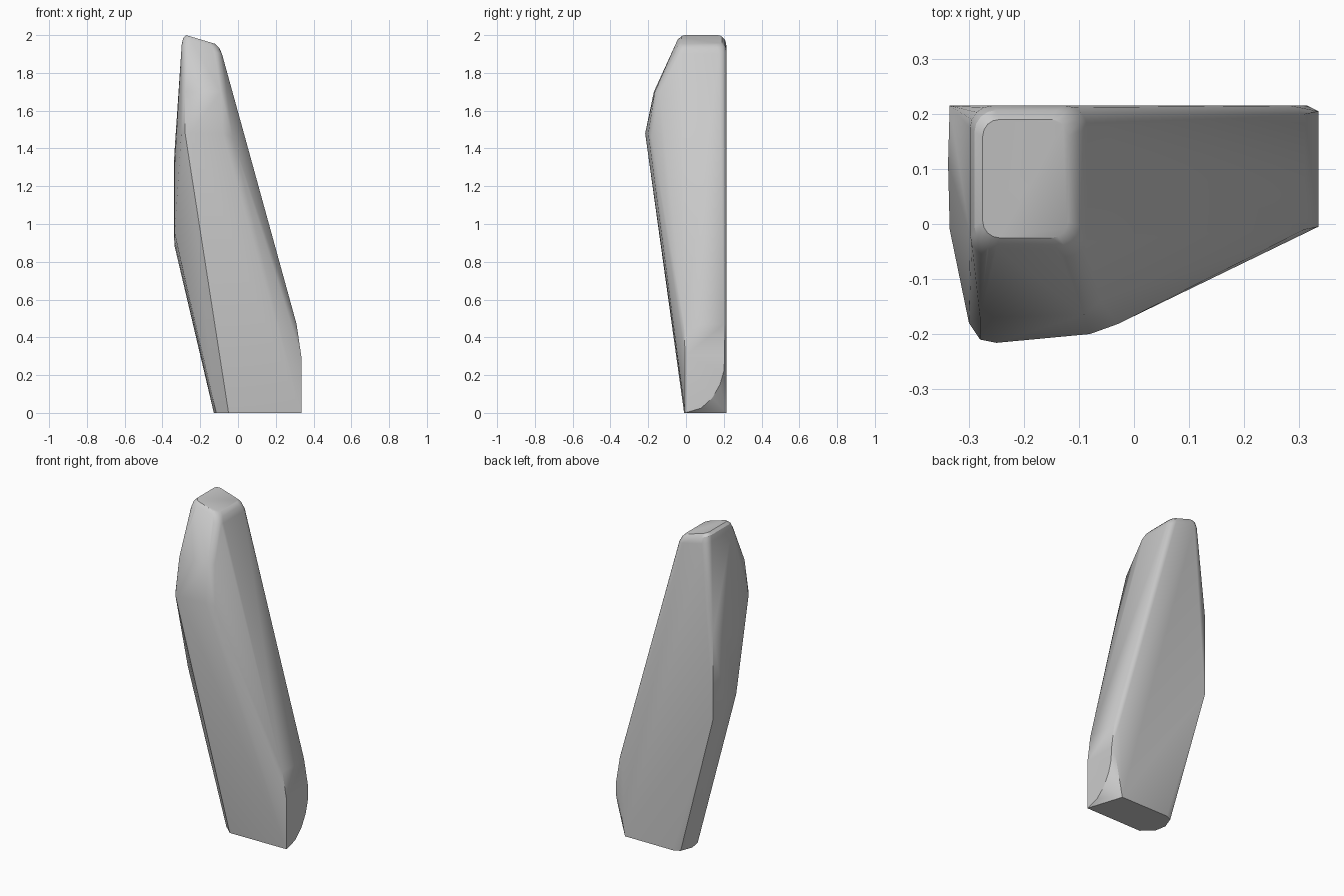
import bpy, bmesh, math

if "Cube" in bpy.data.objects:
    bpy.data.objects.remove(bpy.data.objects["Cube"])

mat = bpy.data.materials.new("plain grey")
mat.diffuse_color = (0.6, 0.6, 0.6, 1)
mat.use_nodes = True
mat.node_tree.nodes["Principled BSDF"].inputs["Base Color"].default_value = mat.diffuse_color


def rounded_ring(x0, x1, y0, y1, r, z, slope, steps=4):
    """Rounded rectangle whose height falls by slope towards +x."""
    pts = []
    corners = ((x1 - r, y1 - r), (x0 + r, y1 - r), (x0 + r, y0 + r), (x1 - r, y0 + r))
    for q, (cx, cy) in enumerate(corners):
        for i in range(steps + 1):
            a = math.pi / 2 * (q + i / steps)
            x = cx + r * math.cos(a)
            pts.append((x, cy + r * math.sin(a), z - slope * (x - x0)))
    return pts


# Softened, sloping cap
points = rounded_ring(-0.275, -0.12, -0.025, 0.19, 0.03, 2.0, 0.3)
points += rounded_ring(-0.29, -0.10, -0.045, 0.207, 0.04, 1.985, 0.27)
points += rounded_ring(-0.298, -0.085, -0.06, 0.215, 0.04, 1.95, 0.23)

# Front bulge
points += [(-0.28, -0.17, 1.70), (-0.09, -0.165, 1.70), (-0.06, -0.14, 1.70),
           (-0.30, -0.18, 1.48), (-0.28, -0.21, 1.48), (-0.25, -0.216, 1.48),
           (-0.08, -0.20, 1.48), (-0.03, -0.182, 1.46)]

# Left cheek
points += [(-0.335, 0.215, 0.88), (-0.335, 0.215, 1.40), (-0.338, 0.11, 0.92),
           (-0.338, 0.11, 1.35), (-0.335, -0.01, 0.95), (-0.335, -0.01, 1.32)]

# Right edge, with its rounded lower back corner
points += [(0.335, y, z) for y, z in
           ((-0.005, 0), (0.08, 0.025), (0.14, 0.08), (0.18, 0.15),
            (0.20, 0.22), (0.205, 0.30), (-0.005, 0.30))]
points += [(0.31, -0.01, 0.47), (0.31, 0.20, 0.47),
           (0.285, 0.215, 0.47), (0.315, 0.215, 0.25)]

# Foot outline
points += [(x, y, 0) for x, y in
           ((-0.05, -0.01), (-0.115, 0.05), (-0.128, 0.12), (-0.10, 0.195),
            (-0.06, 0.213), (0.265, 0.215))]

# Wrap the whole outline in one skin
bm = bmesh.new()
for p in points:
    bm.verts.new(p)
res = bmesh.ops.convex_hull(bm, input=bm.verts[:])
loose = [v for v in bm.verts if not v.link_faces]
bmesh.ops.delete(bm, geom=loose, context='VERTS')
bmesh.ops.dissolve_limit(bm, angle_limit=math.radians(0.5), verts=bm.verts[:], edges=bm.edges[:])
bmesh.ops.recalc_face_normals(bm, faces=bm.faces[:])
mesh = bpy.data.meshes.new("leaning_stone")
bm.to_mesh(mesh)
bm.free()
mesh.materials.append(mat)
obj = bpy.data.objects.new("leaning_stone", mesh)
bpy.context.collection.objects.link(obj)
bpy.context.view_layer.objects.active = obj
obj.select_set(True)
bpy.ops.object.shade_smooth_by_angle(angle=math.radians(30))
